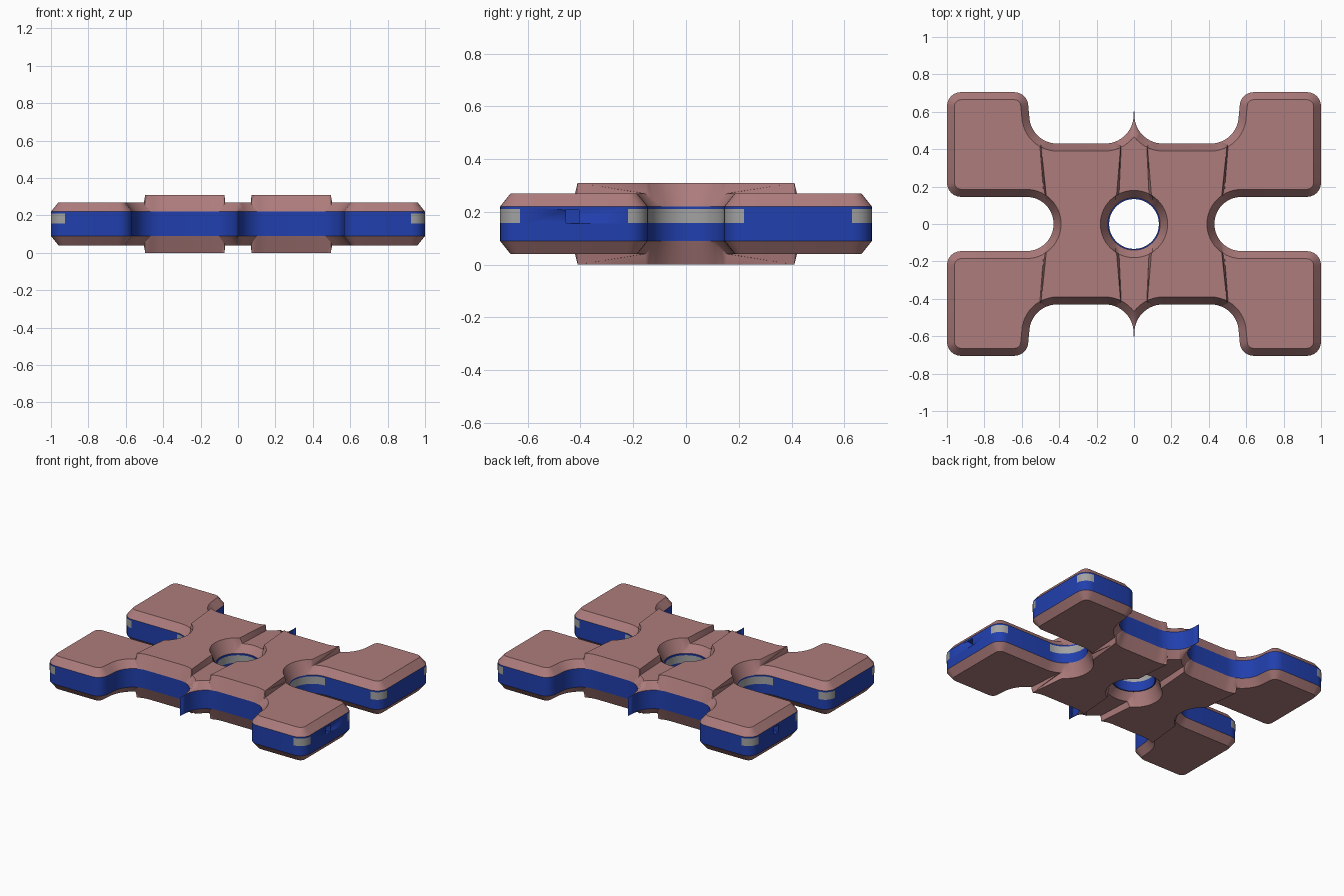
import bpy, bmesh, math
from mathutils import Vector

if "Cube" in bpy.data.objects:
    bpy.data.objects.remove(bpy.data.objects["Cube"])

MID = 0.155      # mid height of the whole part
CORE = 0.065     # half thickness of the core
PAD = 0.115      # half thickness at the pads
RAISED = 0.155   # half thickness at the raised ribs
INSET = 0.04     # chamfer width in plan


def material(name, col):
    m = bpy.data.materials.new(name)
    m.diffuse_color = (*col, 1)
    m.use_nodes = True
    m.node_tree.nodes["Principled BSDF"].inputs["Base Color"].default_value = m.diffuse_color
    return m


def arc(cx, cy, r, a0, a1, n):
    return [Vector((cx + r * math.cos(math.radians(a0 + (a1 - a0) * i / n)),
                    cy + r * math.sin(math.radians(a0 + (a1 - a0) * i / n)))) for i in range(n + 1)]


def finish(name, bm, mat, axes):
    me = bpy.data.meshes.new(name)
    bm.to_mesh(me)
    bm.free()
    ob = bpy.data.objects.new(name, me)
    bpy.context.collection.objects.link(ob)
    ob.location.z = MID
    if mat:
        me.materials.append(mat)
    bpy.ops.object.select_all(action='DESELECT')
    ob.select_set(True)
    bpy.context.view_layer.objects.active = ob
    bpy.ops.object.shade_smooth_by_angle(angle=math.radians(30))
    if axes:
        mod = ob.modifiers.new("mirror", 'MIRROR')
        mod.use_axis = axes
        mod.merge_threshold = 0.0005
    return ob


def strip(bm, low, high):
    for i in range(len(low) - 1):
        bm.faces.new((low[i], low[i + 1], high[i + 1], high[i]))


def tidy(bm):
    bmesh.ops.remove_doubles(bm, verts=bm.verts, dist=0.0003)
    bmesh.ops.dissolve_degenerate(bm, edges=bm.edges, dist=0.0001)
    bmesh.ops.recalc_face_normals(bm, faces=bm.faces)
    cap = max(bm.faces, key=lambda f: f.calc_area() * abs(f.normal.z))
    if cap.normal.z < 0:
        bmesh.ops.reverse_faces(bm, faces=bm.faces)


pink = material("shell_pink", (0.42, 0.2, 0.2))
blue = material("core_blue", (0.015, 0.05, 0.42))
grey = material("contact_grey", (0.36, 0.36, 0.36))

# Quarter outline: centre spike, waist, pad, side notch
ridge = 180 + math.degrees(math.acos(0.155 / (0.153 + INSET)))
outline = [Vector((0, 0.64))]
outline += arc(0.155, 0.583, 0.153, 180, ridge, 6)
outline += arc(0.155, 0.583, 0.153, ridge, 270, 8)[1:]
outline += arc(0.41, 0.58, 0.15, 270, 358, 12)
outline += arc(0.64, 0.63, 0.075, 180, 90, 6)
outline += arc(0.925, 0.63, 0.075, 90, 0, 6)
outline += arc(0.925, 0.22, 0.075, 0, -90, 6)
outline += arc(0.575, 0, 0.145, 90, 180, 14)


def inset(pts, d):
    """Inset the chain; points that reach the centre plane stop early on a ridge."""
    out = []
    for i, p in enumerate(pts):
        ns = []
        for a, b in ((i - 1, i), (i, i + 1)):
            if a >= 0 and b < len(pts):
                t = (pts[b] - pts[a]).normalized()
                ns.append(Vector((t.y, -t.x)))
        n = sum(ns, Vector((0, 0))).normalized()
        n /= max(0.5, n.dot(ns[0]))
        k = 1.0
        if p.x + d * n.x < 0:
            k = min(1, p.x / (-n.x * d))
        if k > 0.96:
            k = 1.0
        q = p + n * d * k
        if q.x < 0.01:
            q.x = 0
        out.append((q, k))
    out[-1][0].y = 0
    return out


# Shell: chamfered skin with ribs raised by splitting the cap along tilted lines
bm = bmesh.new()
low = [bm.verts.new((p.x, p.y, CORE)) for p in outline]
ins = inset(outline, INSET)
high = [bm.verts.new((q.x, q.y, CORE + (PAD - CORE) * k)) for q, k in ins]
strip(bm, low, high)
hl = [bm.verts.new((p.x, p.y, CORE)) for p in arc(0, 0, 0.14, 0, 90, 14)]
hh = [bm.verts.new((p.x, p.y, PAD)) for p in arc(0, 0, 0.14 + INSET, 0, 90, 14)]
strip(bm, hl, hh)
bm.faces.new([v for v, (q, k) in zip(high, ins) if k == 1.0] + hh)
tidy(bm)


def line_a(y):
    return 0.06 + (0.4 - y) * 0.083


def line_b(y):
    return 0.508 - (0.4 - y) * 0.104


for f, off in ((line_a, 0), (line_a, 0.013), (line_b, 0), (line_b, -0.013)):
    p0, p1 = Vector((f(0) + off, 0, 0)), Vector((f(0.4) + off, 0.4, 0))
    d = p1 - p0
    bmesh.ops.bisect_plane(bm, geom=bm.verts[:] + bm.edges[:] + bm.faces[:], dist=1e-5,
                           plane_co=p0, plane_no=Vector((d.y, -d.x, 0)).normalized())
for v in bm.verts:
    x, y, z = v.co
    if z > PAD - 0.0005 and line_a(y) + 0.0128 <= x <= line_b(y) - 0.0128:
        v.co.z = RAISED
bmesh.ops.triangulate(bm, faces=[f for f in bm.faces if len(f.verts) > 4])
finish("outer_shell", bm, pink, (True, True, True))

# Core: straight band between the two shell halves
bm = bmesh.new()
hole = arc(0, 0, 0.133, 0, 90, 14)
rings = [[bm.verts.new((p.x, p.y, z)) for p in chain] for chain in (outline, hole) for z in (0, CORE)]
strip(bm, rings[0], rings[1])
strip(bm, rings[2], rings[3])
bm.faces.new(rings[1] + rings[3])
tidy(bm)
core = finish("core_band", bm, blue, (True, True, True))

# Small port sockets on two opposite pads
bm = bmesh.new()
for s in (1, -1):
    new = bmesh.ops.create_cube(bm, size=1)["verts"]
    for v in new:
        v.co = Vector((v.co.x * 0.1 + s, v.co.y * 0.05 - s * 0.43, v.co.z * 0.05 + 0.027))
cutter = finish("port_cutter", bm, None, None)
cutter.hide_render = True
cutter.hide_set(True)
cut = core.modifiers.new("ports", 'BOOLEAN')
cut.operation = 'DIFFERENCE'
cut.solver = 'EXACT'
cut.object = cutter

# Grey contact strips at pad corners, notches and centre hole
bm = bmesh.new()
for path in (arc(0.925, 0.63, 0.076, 90, 0, 6), arc(0.925, 0.22, 0.076, 0, -90, 6),
             arc(0.575, 0, 0.144, 90, 180, 14), arc(0, 0, 0.132, 90, 0, 14)):
    a, b = ([bm.verts.new((p.x, p.y, z)) for p in path] for z in (0.003, 0.055))
    strip(bm, b, a)
finish("contact_strips", bm, grey, (True, True, False))
